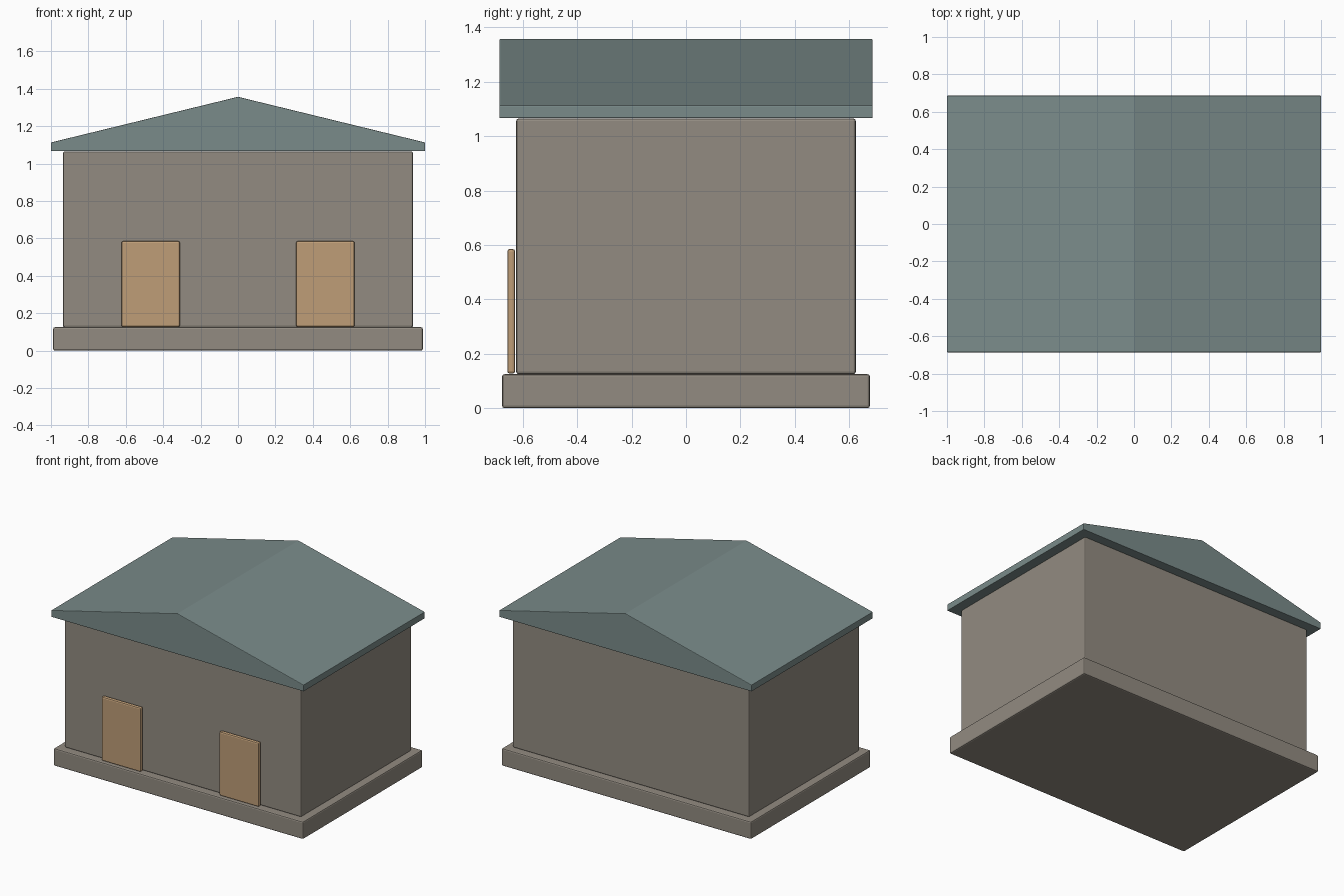
import bpy, bmesh

if "Cube" in bpy.data.objects:
    bpy.data.objects.remove(bpy.data.objects["Cube"])


def material(name, color):
    m = bpy.data.materials.new(name)
    m.diffuse_color = (*color, 1)
    m.use_nodes = True
    m.node_tree.nodes["Principled BSDF"].inputs["Base Color"].default_value = m.diffuse_color
    return m


STONE = material("warm grey stone", (0.29, 0.26, 0.22))
SLATE = material("blue grey slate", (0.195, 0.26, 0.255))
WOOD = material("tan wood", (0.52, 0.34, 0.185))


def prism(name, profile, y0, y1, mat, bevel):
    """Extrude an xz profile from y0 to y1 and soften its edges."""
    bm = bmesh.new()
    face = bm.faces.new([bm.verts.new((x, y0, z)) for x, z in profile])
    ext = bmesh.ops.extrude_face_region(bm, geom=[face])["geom"]
    verts = [g for g in ext if isinstance(g, bmesh.types.BMVert)]
    bmesh.ops.translate(bm, verts=verts, vec=(0, y1 - y0, 0))
    bmesh.ops.recalc_face_normals(bm, faces=bm.faces)
    mesh = bpy.data.meshes.new(name)
    bm.to_mesh(mesh)
    bm.free()
    mesh.materials.append(mat)
    obj = bpy.data.objects.new(name, mesh)
    bpy.context.collection.objects.link(obj)
    mod = obj.modifiers.new("soft edges", 'BEVEL')
    mod.width = bevel
    mod.segments = 2
    mod.limit_method = 'ANGLE'
    return obj


def box(name, x0, x1, y0, y1, z0, z1, mat, bevel=0.009):
    return prism(name, [(x0, z0), (x1, z0), (x1, z1), (x0, z1)],
                 y0, y1, mat, bevel)


# Plinth and walls
box("plinth", -0.988, 0.988, -0.676, 0.676, 0, 0.125, STONE)
box("walls", -0.936, 0.936, -0.624, 0.624, 0.125, 1.065, STONE)

# Gabled roof with a short vertical fascia
prism("gable_roof", [(-1, 1.066), (1, 1.066), (1, 1.113), (0, 1.357), (-1, 1.113)],
      -0.686, 0.686, SLATE, 0.004)

# Two doors on the front
for side, name in ((-1, "left_door"), (1, "right_door")):
    cx = side * 0.467
    box(name, cx - 0.156, cx + 0.156, -0.657, -0.628, 0.127, 0.585, WOOD)
